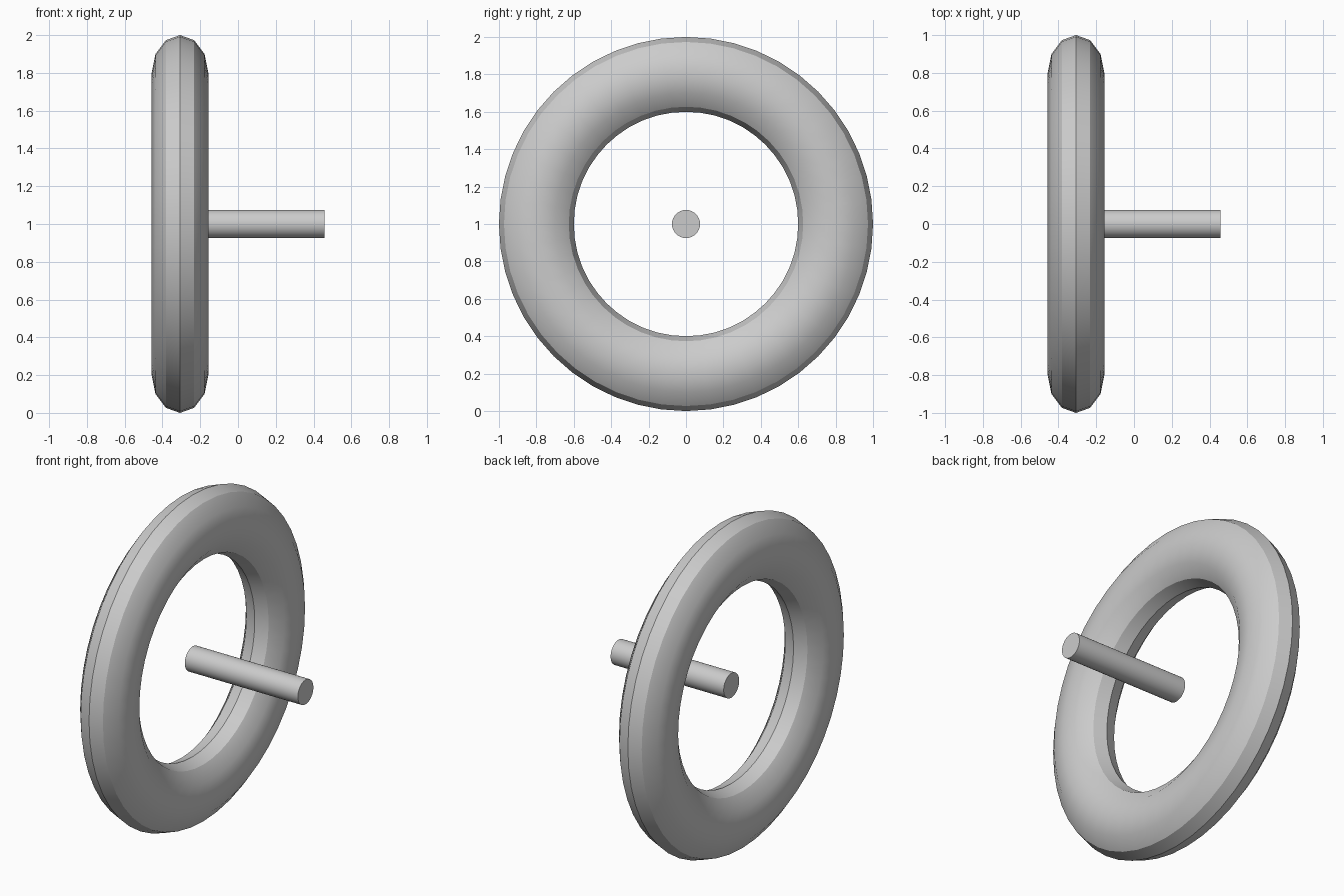
import bpy, bmesh
from math import radians, sin, cos, pi
from mathutils import Matrix, Vector

cube = bpy.data.objects.get("Cube")
if cube:
    bpy.data.objects.remove(cube, do_unlink=True)

RING_X, ROD_END, HUB_Z = -0.307, 0.457, 1.0
MAJOR, MINOR, HALF_WIDTH = 0.8, 0.2, 0.15

grey = bpy.data.materials.new("plain grey")
grey.use_nodes = True
colour = (0.6, 0.6, 0.6, 1)
grey.diffuse_color = colour
grey.node_tree.nodes["Principled BSDF"].inputs["Base Color"].default_value = colour


def finish(name, bm):
    """Turn a bmesh into a smooth-shaded object that keeps its sharp edges."""
    bmesh.ops.recalc_face_normals(bm, faces=bm.faces)
    mesh = bpy.data.meshes.new(name)
    bm.to_mesh(mesh)
    bm.free()
    mesh.materials.append(grey)
    obj = bpy.data.objects.new(name, mesh)
    bpy.context.collection.objects.link(obj)
    bpy.ops.object.select_all(action="DESELECT")
    obj.select_set(True)
    bpy.context.view_layer.objects.active = obj
    bpy.ops.object.shade_smooth_by_angle(angle=radians(30))
    return obj


# Wheel ring: a flattened twelve-sided section spun around the x axis
bm = bmesh.new()
sides = 12
section = []
for i in range(sides):
    a = 2 * pi * i / sides
    section.append(bm.verts.new((RING_X + HALF_WIDTH * sin(a), 0,
                                 HUB_Z + MAJOR + MINOR * cos(a))))
edges = [bm.edges.new((section[i - 1], section[i])) for i in range(sides)]
bmesh.ops.spin(bm, geom=section + edges, cent=(0, 0, HUB_Z), axis=(1, 0, 0),
               angle=2 * pi, steps=48, use_merge=True)
bmesh.ops.remove_doubles(bm, verts=bm.verts, dist=0.0001)
finish("wheel_ring", bm)

# Axle: a rod from the middle of the ring out to the left
bm = bmesh.new()
place = (Matrix.Translation(Vector(((RING_X + ROD_END) / 2, 0, HUB_Z)))
         @ Matrix.Rotation(pi / 2, 4, "Y"))
bmesh.ops.create_cone(bm, cap_ends=True, segments=32, radius1=0.075, radius2=0.075,
                      depth=ROD_END - RING_X, matrix=place)
finish("axle", bm)
